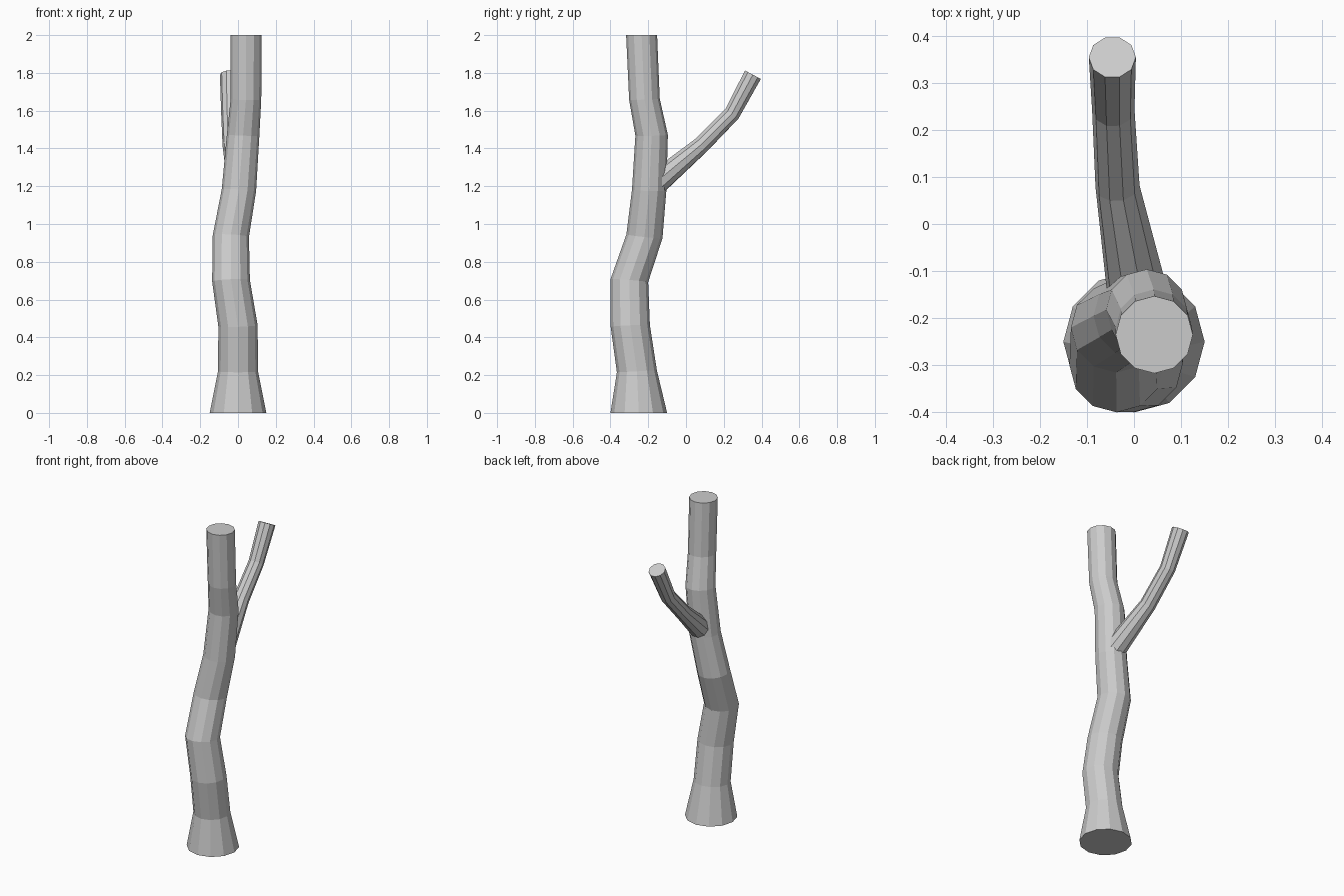
import bpy, bmesh
from math import cos, sin, tau
from mathutils import Vector

if "Cube" in bpy.data.objects:
    bpy.data.objects.remove(bpy.data.objects["Cube"])


def tube(name, path, sides, lean):
    """Capped low-poly tube along (x, y, z, radius) points.
    lean: 0 keeps rings horizontal, 1 makes them square to the path."""
    bm = bmesh.new()
    pts = [Vector(p[:3]) for p in path]
    up = Vector((0, 0, 1))
    rings = []
    for i, p in enumerate(pts):
        end = i in (0, len(pts) - 1)
        t = (pts[min(i + 1, len(pts) - 1)] - pts[max(i - 1, 0)]).normalized()
        amount = 0 if (end and lean < 1) else lean
        q = up.rotation_difference(up.lerp(t, amount).normalized())
        r = path[i][3]
        rings.append([bm.verts.new(p + q @ Vector((r * cos(tau * k / sides),
                                                   r * sin(tau * k / sides), 0)))
                      for k in range(sides)])
    for a, b in zip(rings, rings[1:]):
        for k in range(sides):
            n = (k + 1) % sides
            bm.faces.new((a[k], a[n], b[n], b[k]))
    bm.faces.new(rings[0][::-1])
    bm.faces.new(rings[-1])
    bmesh.ops.recalc_face_normals(bm, faces=bm.faces)
    mesh = bpy.data.meshes.new(name)
    bm.to_mesh(mesh)
    bm.free()
    obj = bpy.data.objects.new(name, mesh)
    bpy.context.collection.objects.link(obj)
    return obj


# Winding trunk with flared foot
tube("trunk", [
    (0.00, -0.25, 0.00, 0.150),
    (0.00, -0.26, 0.22, 0.106),
    (0.00, -0.295, 0.46, 0.104),
    (-0.037, -0.30, 0.70, 0.100),
    (-0.038, -0.22, 0.935, 0.096),
    (0.005, -0.195, 1.18, 0.091),
    (0.027, -0.182, 1.47, 0.086),
    (0.042, -0.22, 1.66, 0.081),
    (0.043, -0.235, 2.00, 0.082),
], 12, 0.5)

# Side branch, rooted inside the trunk
tube("branch", [
    (0.01, -0.16, 1.215, 0.066),
    (-0.035, 0.08, 1.417, 0.047),
    (-0.044, 0.243, 1.583, 0.045),
    (-0.046, 0.354, 1.79, 0.050),
], 10, 1)
